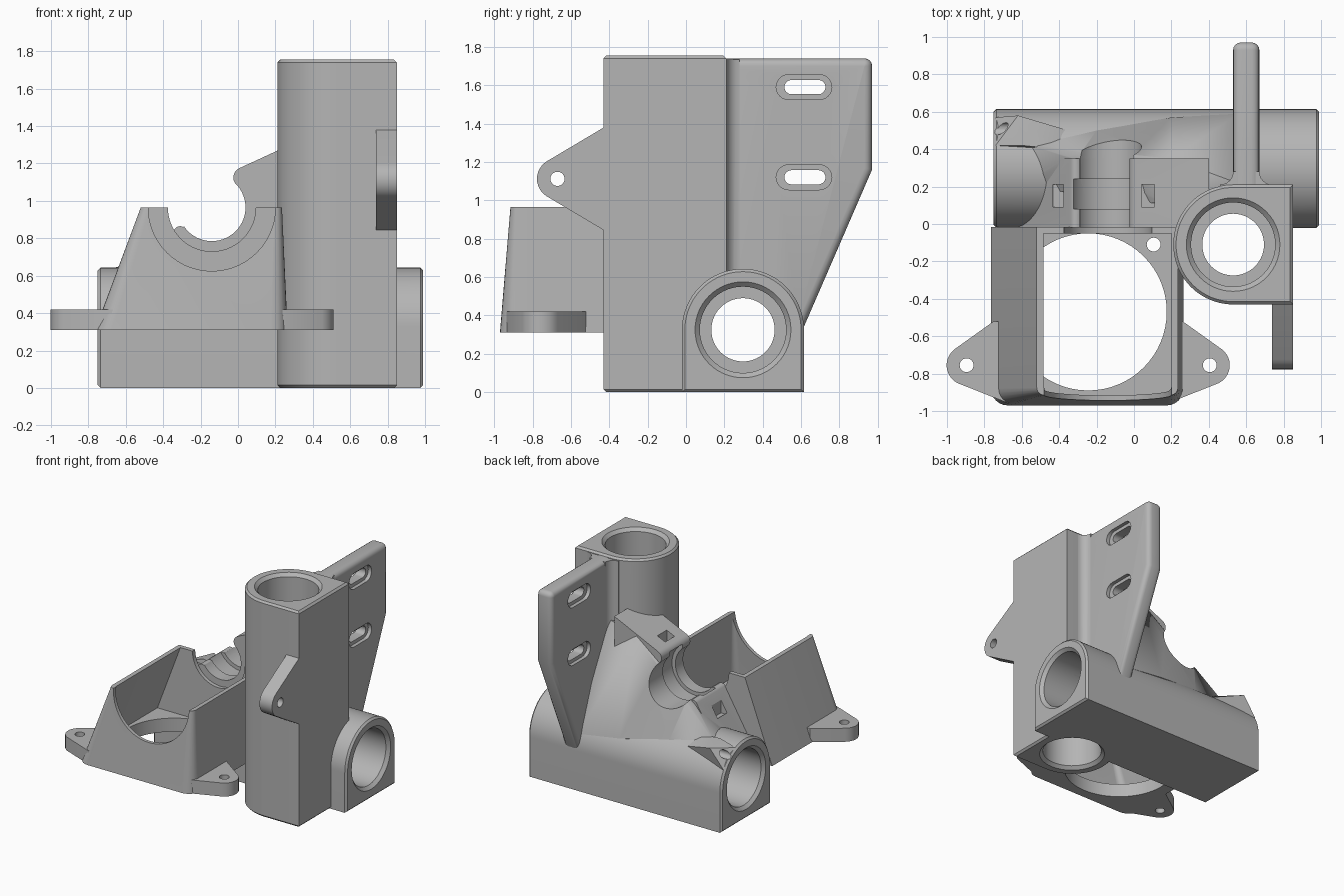
import bpy, bmesh
from math import sin, cos, radians, pi
from mathutils import Vector

cube = bpy.data.objects.get("Cube")
if cube:
    bpy.data.objects.remove(cube)

grey = bpy.data.materials.new("plain_grey")
grey.use_nodes = True
grey.diffuse_color = (0.46, 0.46, 0.46, 1)
grey.node_tree.nodes["Principled BSDF"].inputs["Base Color"].default_value = grey.diffuse_color


def place(axis, u, v, t):
    """Profile point (u, v) at distance t along the axis."""
    return {"x": (t, u, v), "y": (u, t, v), "z": (u, v, t)}[axis]


def finish(name, bm, angle=30):
    bmesh.ops.recalc_face_normals(bm, faces=bm.faces)
    mesh = bpy.data.meshes.new(name)
    bm.to_mesh(mesh)
    bm.free()
    mesh.materials.append(grey)
    ob = bpy.data.objects.new(name, mesh)
    ob["smooth"] = angle
    bpy.context.scene.collection.objects.link(ob)
    return ob


def loft(name, rings, angle=30, rim=0, segments=1):
    """Skin matching rings of points, cap the ends and optionally bevel the rims."""
    bm = bmesh.new()
    loops = [[bm.verts.new(p) for p in ring] for ring in rings]
    for a, b in zip(loops, loops[1:]):
        for i in range(len(a)):
            j = (i + 1) % len(a)
            bm.faces.new((a[i], a[j], b[j], b[i]))
    caps = [bm.faces.new(loops[0]), bm.faces.new(loops[-1])]
    bmesh.ops.recalc_face_normals(bm, faces=bm.faces)
    if rim:
        edges = [e for f in caps for e in f.edges]
        bmesh.ops.bevel(bm, geom=edges, offset=rim, segments=segments,
                        profile=0.5, affect="EDGES", clamp_overlap=True)
    return finish(name, bm, angle)


def prism(name, pts, axis, a, b, **kw):
    return loft(name, [[place(axis, u, v, t) for u, v in pts] for t in (a, b)], **kw)


def arc(cu, cv, r, a0, a1, n=12):
    return [(cu + r * cos(radians(a0 + (a1 - a0) * i / n)),
             cv + r * sin(radians(a0 + (a1 - a0) * i / n))) for i in range(n + 1)]


def lathe(name, axis, cu, cv, rings, n=56):
    return loft(name, [[place(axis, u, v, t) for u, v in arc(cu, cv, r, 0, 360 - 360 / n, n - 1)]
                       for t, r in rings])


def hull(name, pts, angle=30):
    bm = bmesh.new()
    for p in pts:
        bm.verts.new(p)
    res = bmesh.ops.convex_hull(bm, input=bm.verts)
    loose = [v for v in bm.verts if not v.link_faces]
    bmesh.ops.delete(bm, geom=loose, context="VERTS")
    return finish(name, bm, angle)


def rounded_front(x0, x1, y0, y1, z, r):
    """Rectangle with its two front corners rounded."""
    pts = arc(x0 + r, y0 + r, r, 180, 270, 6) + arc(x1 - r, y0 + r, r, 270, 360, 6)
    return [(x, y, z) for x, y in pts + [(x1, y1), (x0, y1)]]


def slot(name, r, y0, y1, z, a, b):
    return prism(name, arc(y1, z, r, -90, 90) + arc(y0, z, r, 90, 270), "x", a, b)


cutters = []


def cut(ob, *tools):
    for tool in tools:
        mod = ob.modifiers.new("cut", "BOOLEAN")
        mod.operation, mod.solver, mod.object = "DIFFERENCE", "EXACT", tool
        if tool not in cutters:
            cutters.append(tool)


def bore(name, axis, cu, cv, a, b):
    """Two bearing pockets with chamfered mouths and a narrower neck between."""
    return lathe(name, axis, cu, cv, [
        (a - .02, .27), (a + .025, .225), (a + .72, .225), (a + .72, .165),
        (b - .72, .165), (b - .72, .225), (b - .025, .225), (b + .02, .27)])


# Shared cutters
rail_bore = bore("rail_bore", "x", .297, .325, -.75, .99)
post_bore = bore("post_bore", "z", .53, -.11, 0, 1.755)
sx, sz = -.14, .965
saddle = lathe("saddle_cut", "y", sx, sz, [
    (-.2, .18), (.08, .18), (.08, .21), (.24, .21), (.24, .18), (.7, .18)])

# Bearing housings: flat on one side, round on the other
rail = prism("rail_housing", [(-.021, 0), (.615, 0)] + arc(.297, .325, .318, 0, 180, 40),
             "x", -.75, .99, rim=.015)
post = prism("post_housing", [(.85, -.43), (.85, .21)] + arc(.53, -.11, .32, 90, 270, 40),
             "z", 0, 1.755, rim=.015)
cut(rail, rail_bore, post_bore)
cut(post, rail_bore, post_bore)

# Slotted fin behind the post, with a fillet at its root
fin = prism("slotted_fin", [(.1, .33), (.61, .33), (.97, 1.16)]
            + arc(.93, 1.70, .04, 0, 90, 6) + [(.1, 1.74)],
            "x", .53, .67, rim=.05, segments=4, angle=40)
cut(fin, rail_bore, post_bore)
for z in (1.59, 1.12):
    cut(fin, slot("slot_cut", .037, .55, .69, z, .4, .8),
        slot("slot_recess_right", .065, .535, .695, z, .64, .8),
        slot("slot_recess_left", .065, .535, .695, z, .4, .56))
root = prism("fin_root_fillet", arc(.74, .28, .07, 270, 180, 6) + arc(.46, .28, .07, 0, -90, 6)
             + [(.46, .16), (.74, .16)], "z", .45, 1.735)
cut(root, rail_bore, post_bore)

# Side ear on the front of the post
ear = prism("post_ear", [(-.40, .827), (-.40, 1.397)] + arc(-.67, 1.112, .107, 120, 240),
            "x", .737, .85)
cut(ear, lathe("ear_hole", "x", -.67, 1.112, [(.6, .037), (1, .037)], 24), post_bore)

# Clamp block with an angled split face and half-round saddle
block = prism("clamp_block", [(.4, .1), (.4, 1.356)] + arc(.03, 1.125, .055, 115, 225, 8)
              + arc(-.31, .83, .035, 60, 150, 6) + [(-.65, .33), (-.65, .1)],
              "y", -.02, .35)
cut(block, saddle, rail_bore, post_bore)
for x, w, z0, z1 in ((.075, .035, 1.1, 1.4), (-.405, .027, .68, .95)):
    cut(block, prism("strap_slot", [(x - w, z0), (x + w, z0), (x + w, z1), (x - w, z1)],
                     "y", .09, .21))

# Sloping web from the clamp block down to the rail housing and fin
web = hull("blend_web", [
    (-.45, .35, .66), (-.33, .35, .83), (.2, .35, 1.25), (.55, .22, 1.25), (.2, .1, 1.2),
    (.55, .46, .8), (.56, .59, .45), (.2, .57, .5), (-.2, .5, .57), (-.55, .42, .62),
    (-.6, .2, .5), (.55, .1, .4)], angle=60)
cut(web, saddle, rail_bore, post_bore,
    prism("split_cut", [(.03, 1.18), (-.36, .80), (-.7, 1.4)], "y", -.1, .8))

# Small drilled lug on the left end of the rail housing
lug = hull("end_lug", [(-.74, .57, .49), (-.74, .42, .62), (-.62, .58, .645), (-.6, .42, .66),
                       (-.35, .5, .56), (-.4, .4, .63), (-.6, .4, .5)])
hole = lathe("lug_hole", "x", .51, .59, [(-.9, .032), (-.55, .032)], 20)
cut(lug, rail_bore, hole)
cut(rail, hole)

# Tapered air duct, open on top, with a round inlet in the floor
duct = loft("air_duct", [rounded_front(-.765, .265, -.97, -.015, .31, .09),
                         rounded_front(-.52, .235, -.915, -.015, .965, .04)])
cavity = loft("duct_cavity", [rounded_front(-.69, .225, -.935, -.05, .42, .06),
                              rounded_front(-.47, .2, -.882, -.05, 1.0, .02)])
inlet = lathe("inlet_cut", "z", -.245, -.47, [(.2, .42), (.43, .42)], 64)
cut(duct, cavity, inlet,
    lathe("front_arch", "y", sx, sz, [(-1.2, .34), (-.7, .34)]),
    lathe("back_arch", "y", sx, sz, [(-.1, .235), (.1, .235)]))
for y in (-.11, -.81):
    cut(duct, lathe("floor_hole", "z", .105, y, [(.2, .037), (.5, .037)], 24))

# Mounting ears on both sides of the duct floor
for name, m in (("right_flange", -1), ("left_flange", 1)):
    outline = [(.0, -.95), (.44, -.95)] + arc(.65, -.755, .107, -65, 52) + [(.505, -.52), (.0, -.52)]
    outline[1] = (.43, -.957)
    flange = prism(name, [(-.245 + m * u, v) for u, v in outline], "z", .31, .42)
    cut(flange, inlet, lathe("flange_hole", "z", -.245 + m * .65, -.755,
                             [(.2, .037), (.6, .037)], 24))

# Apply the cuts, drop the cutters and set the shading
parts = [o for o in bpy.context.scene.objects if "smooth" in o and o not in cutters]
deps = bpy.context.evaluated_depsgraph_get()
deps.update()
baked = [(o, bpy.data.meshes.new_from_object(o.evaluated_get(deps))) for o in parts]
for ob, mesh in baked:
    ob.modifiers.clear()
    ob.data = mesh
    mesh.shade_smooth()
    mesh.set_sharp_from_angle(angle=radians(ob["smooth"]))
for tool in cutters:
    bpy.data.objects.remove(tool)
